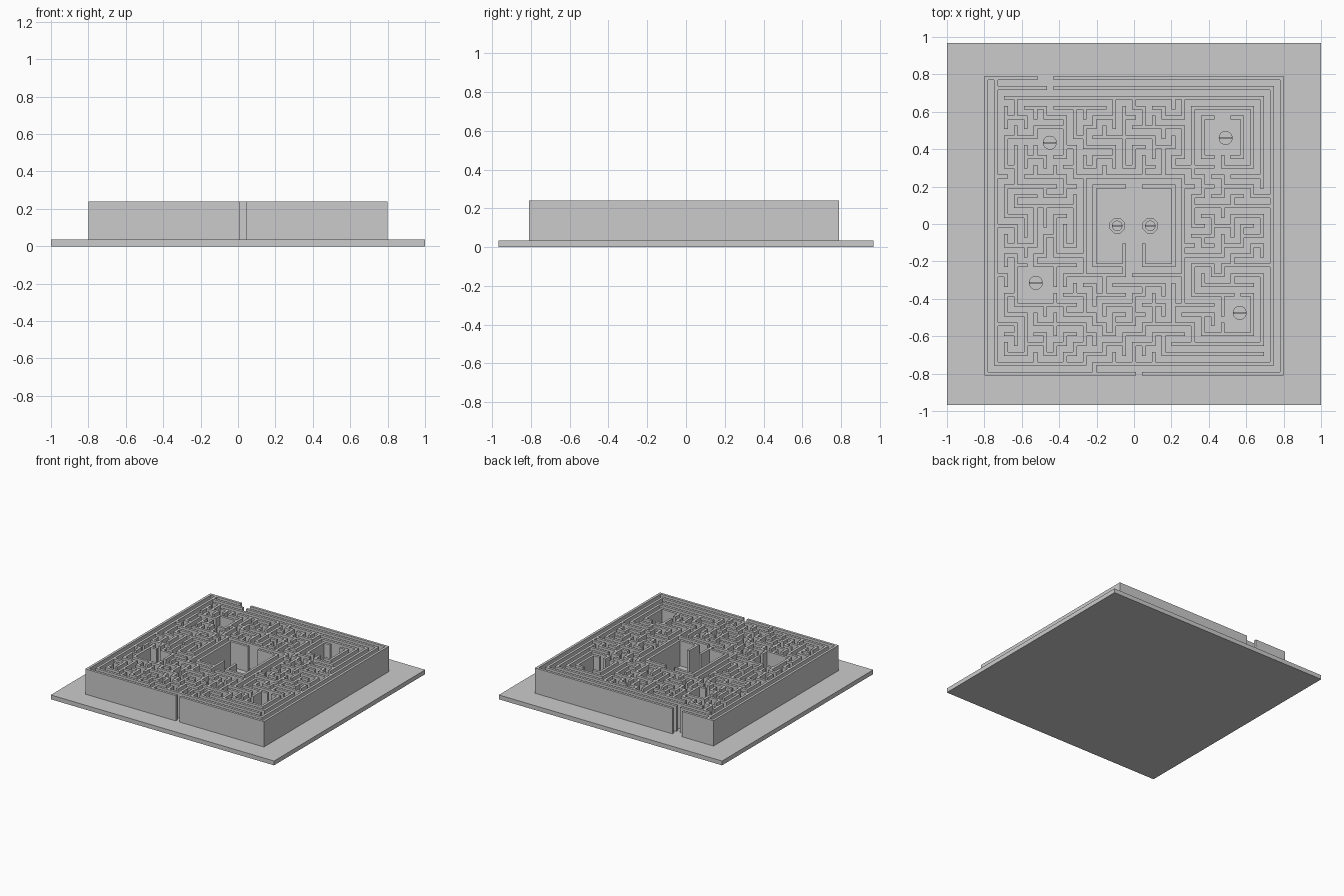
import bpy, bmesh, math, random

if "Cube" in bpy.data.objects:
    bpy.data.objects.remove(bpy.data.objects["Cube"])

random.seed(11)
N, T = 30, 0.02                 # cells per side, wall thickness
P = (1.6 - T) / N               # cell pitch
OY = -0.01                      # the maze sits slightly off the plate centre
Z0, Z1 = 0.035, 0.24            # plate top, wall top


def gx(i):
    return (i - N / 2) * P


def gy(j):
    return OY - (j - N / 2) * P   # rows count from the back


def add_box(bm, x0, x1, y0, y1, z0, z1):
    v = [bm.verts.new((x, y, z)) for z in (z0, z1)
         for x, y in ((x0, y0), (x1, y0), (x1, y1), (x0, y1))]
    for f in ((3, 2, 1, 0), (4, 5, 6, 7), (0, 1, 5, 4), (1, 2, 6, 5), (2, 3, 7, 6), (3, 0, 4, 7)):
        bm.faces.new([v[k] for k in f])


def add_prism(bm, x, y, r, z0, z1, sides, turn=0.0):
    rings = [[bm.verts.new((x + r * math.cos(turn + 2 * math.pi * k / sides),
                            y + r * math.sin(turn + 2 * math.pi * k / sides), z))
              for k in range(sides)] for z in (z0, z1)]
    bm.faces.new(rings[0][::-1])
    bm.faces.new(rings[1])
    for k in range(sides):
        n = (k + 1) % sides
        bm.faces.new((rings[0][k], rings[0][n], rings[1][n], rings[1][k]))


def finish(bm, name):
    me = bpy.data.meshes.new(name)
    bm.to_mesh(me)
    bm.free()
    ob = bpy.data.objects.new(name, me)
    bpy.context.collection.objects.link(ob)
    return ob


# Base plate
bm = bmesh.new()
add_box(bm, -1, 1, -0.967, 0.967, 0, Z0)
finish(bm, "base_plate")

# Main straight walls: rows (row, from, to) and columns (column, from, to)
ROWS = [(0, 0, 5), (0, 7, 30), (30, 0, 15), (30, 16, 30),
        (1, 1, 6), (1, 7, 29), (2, 2, 28), (29, 1, 10), (29, 14, 29), (28, 18, 28), (27, 19, 28),
        (10, 10, 20), (20, 10, 14), (20, 15, 20),
        (11, 11, 14), (11, 16, 19), (19, 11, 14), (19, 16, 19),
        (3, 21, 27), (9, 21, 23), (9, 24, 27),
        (4, 22, 23), (4, 25, 26), (8, 22, 23), (8, 25, 26)]
COLS = [(0, 0, 30), (30, 0, 30), (1, 1, 29), (29, 1, 20), (29, 22, 29), (28, 2, 8), (28, 21, 25),
        (10, 10, 13), (10, 14, 20), (20, 10, 20), (11, 11, 19), (19, 11, 19),
        (14, 17, 19), (16, 17, 19), (21, 3, 9), (27, 3, 9), (22, 4, 8), (26, 4, 8)]
# Open rooms: column range, row range
ROOMS = [(11, 19, 11, 19), (22, 26, 4, 8), (3, 7, 19, 23), (5, 8, 5, 8), (24, 27, 22, 26)]
# Doorways into the plain rooms, as wall segments (is_row, line, cell)
DOORS = [(True, 19, 4), (False, 7, 21), (False, 5, 6), (True, 8, 6), (False, 24, 24), (True, 22, 25)]

fixed = {(True, j, i) for j, a, b in ROWS for i in range(a, b)}
fixed |= {(False, i, j) for i, a, b in COLS for j in range(a, b)}
walls = {(h, k, c) for h in (True, False) for k in range(1, N) for c in range(N)}
walls |= fixed

# Clear the rooms
seen = set()
for x0, x1, y0, y1 in ROOMS:
    for i in range(x0, x1):
        for j in range(y0, y1):
            seen.add((i, j))
            if i > x0:
                walls.discard((False, i, j))
            if j > y0:
                walls.discard((True, j, i))
walls -= set(DOORS)
# Gaps in the centre and corner room walls
for line, a, b in ((11, 14, 16), (19, 14, 16), (4, 23, 25), (8, 23, 25)):
    walls -= {(True, line, i) for i in range(a, b)}
walls |= fixed

# Carve winding passages through the remaining cells
for start in [(i, j) for j in range(N) for i in range(N)]:
    if start in seen:
        continue
    seen.add(start)
    stack = [start]
    while stack:
        i, j = stack[-1]
        steps = [((i + 1, j), (False, i + 1, j)), ((i - 1, j), (False, i, j)),
                 ((i, j + 1), (True, j + 1, i)), ((i, j - 1), (True, j, i))]
        steps = [s for s in steps if 0 <= s[0][0] < N and 0 <= s[0][1] < N
                 and s[0] not in seen and s[1] not in fixed]
        if steps:
            cell, wall = random.choice(steps)
            walls.discard(wall)
            seen.add(cell)
            stack.append(cell)
        else:
            stack.pop()

# Entrances through the outer walls
walls -= {(True, 0, 5), (True, 0, 6), (True, 30, 15), (True, 1, 6)}

# Maze walls, one box per straight run
bm = bmesh.new()
h = T / 2
for is_row in (True, False):
    for k in range(N + 1):
        c = 0
        while c < N:
            if (is_row, k, c) not in walls:
                c += 1
                continue
            a = c
            while c < N and (is_row, k, c) in walls:
                c += 1
            if is_row:
                add_box(bm, gx(a) - h, gx(c) + h, gy(k) - h, gy(k) + h, Z0, Z1)
            else:
                add_box(bm, gx(k) - h, gx(k) + h, gy(c) - h, gy(a) + h, Z0, Z1)
finish(bm, "maze_walls")


# Round tokens with an upright fin
def token(name, x, y, r, z):
    bm = bmesh.new()
    add_prism(bm, x, y, r, z, z + 0.012, 32)
    add_box(bm, x - r * 0.92, x + r * 0.92, y - 0.004, y + 0.004, z + 0.012, z + 0.06)
    finish(bm, name)


for n, (x, y) in enumerate([(-0.45, 0.435), (0.49, 0.46), (-0.525, -0.315), (0.565, -0.475)]):
    token(f"room_token_{n + 1}", x, y, 0.037, Z0)

# Centre pedestals, each topped with a token
for side, x in (("left", -0.09), ("right", 0.087)):
    bm = bmesh.new()
    add_prism(bm, x, -0.01, 0.044, Z0, Z0 + 0.03, 8, math.pi / 8)
    finish(bm, f"pedestal_{side}")
    token(f"centre_token_{side}", x, -0.01, 0.028, Z0 + 0.03)
